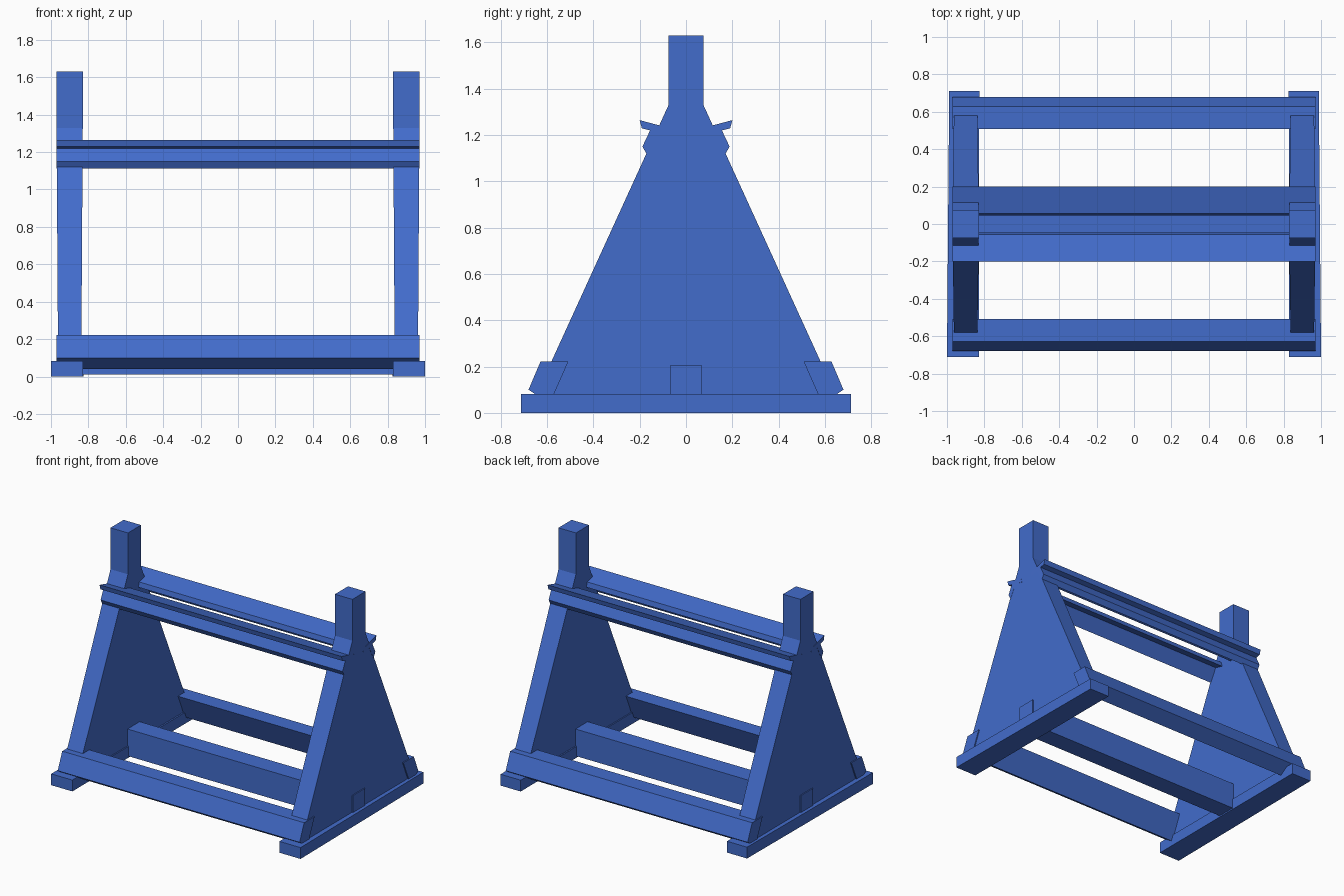
import bpy
import bmesh

if "Cube" in bpy.data.objects:
    bpy.data.objects.remove(bpy.data.objects["Cube"])

paint = bpy.data.materials.new("blue_paint")
paint.diffuse_color = (0.055, 0.15, 0.6, 1)
paint.use_nodes = True
paint.node_tree.nodes["Principled BSDF"].inputs["Base Color"].default_value = paint.diffuse_color


def loft(name, ring_a, ring_b):
    """Closed solid between two matching rings of 3D points."""
    bm = bmesh.new()
    a = [bm.verts.new(p) for p in ring_a]
    b = [bm.verts.new(p) for p in ring_b]
    n = len(a)
    bm.faces.new(a)
    bm.faces.new(b[::-1])
    for i in range(n):
        j = (i + 1) % n
        bm.faces.new((a[i], b[i], b[j], a[j]))
    bmesh.ops.recalc_face_normals(bm, faces=bm.faces)
    mesh = bpy.data.meshes.new(name)
    bm.to_mesh(mesh)
    bm.free()
    mesh.materials.append(paint)
    obj = bpy.data.objects.new(name, mesh)
    bpy.context.collection.objects.link(obj)
    return obj


def beam(name, profile, half=0.97):
    """Cross-member along x from a (y, z) profile."""
    return loft(name, [(-half, y, z) for y, z in profile],
                [(half, y, z) for y, z in profile])


# Side frame outline: wide foot, sloping legs, square post on top
half_frame = [(0.655, 0.06), (0.075, 1.33), (0.075, 1.63)]
frame = half_frame + [(-y, z) for y, z in reversed(half_frame)]


def taper(z):
    """Frame gets slightly thinner toward its foot."""
    return 0.008 * max(0, 1.33 - z) / 1.25


for side, s in (("left", -1), ("right", 1)):
    loft(side + "_a_frame",
         [(s * (0.97 - taper(z)), y, z) for y, z in frame],
         [(s * (0.83 + taper(z)), y, z) for y, z in frame])
    # Floor skid, a little narrower at the back
    skid = [(0.83, -0.712), (1.0, -0.712), (0.988, 0.712), (0.827, 0.712)]
    loft(side + "_skid", [(s * x, y, 0) for x, y in skid],
         [(s * x, y, 0.082) for x, y in skid])

# Cross-members, the same at front and back
rails = {
    "lower_stretcher": [(0.628, 0.222), (0.508, 0.222), (0.588, 0.04), (0.68, 0.1)],
    "upper_rail": [(0.153, 1.224), (0.188, 1.15), (0.167, 1.112), (0.1, 1.235)],
    "top_plank": [(0.2, 1.264), (0.191, 1.229), (0.046, 1.19), (0.055, 1.225)],
}
for name, profile in rails.items():
    for end, s in (("front", -1), ("back", 1)):
        beam(f"{end}_{name}", [(s * y, z) for y, z in profile])

# Middle floor beam
beam("center_beam", [(-0.07, 0.01), (0.07, 0.01), (0.07, 0.205), (-0.07, 0.205)])
